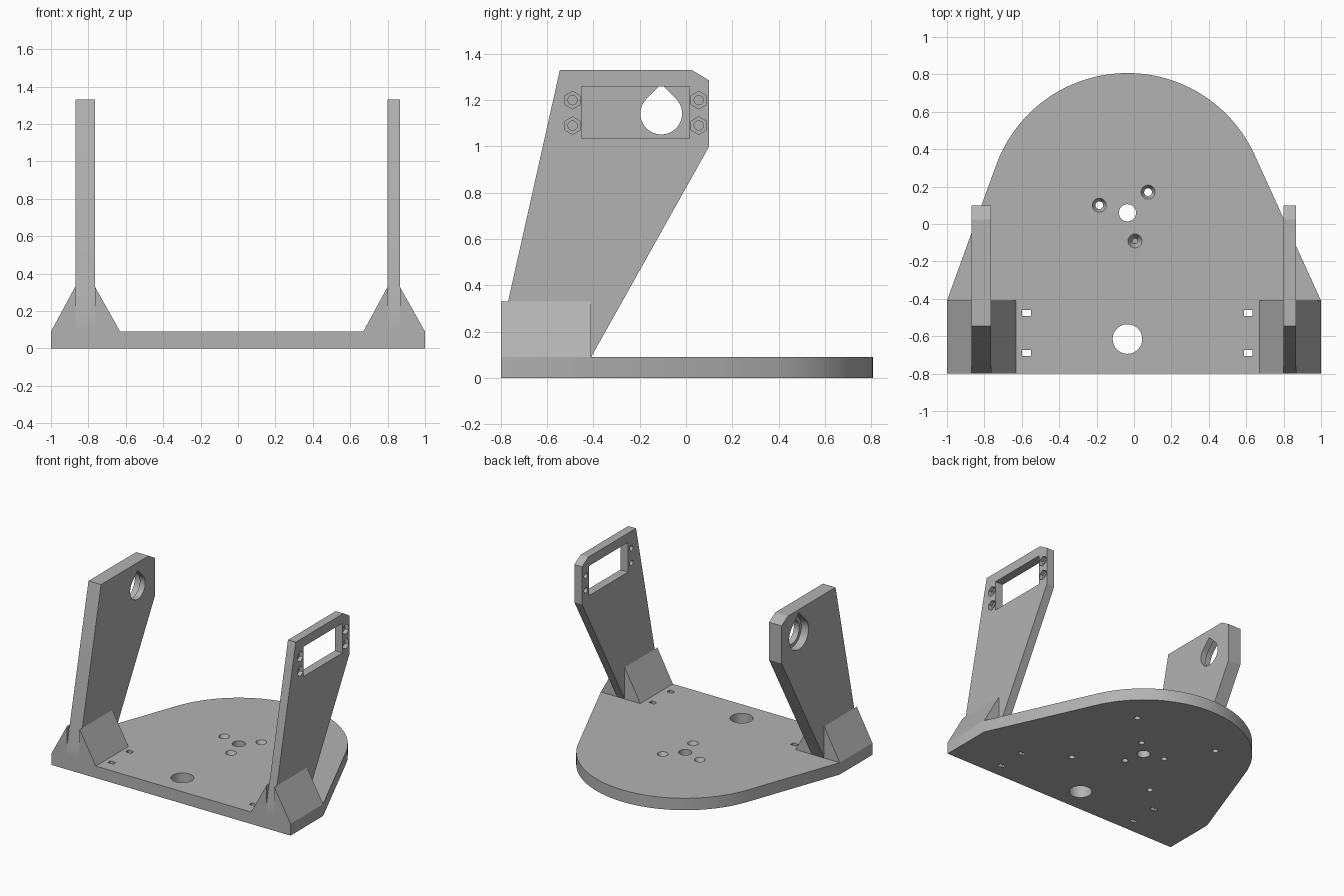
import bpy
import bmesh
from math import sin, cos, radians, pi

cube = bpy.data.objects.get("Cube")
if cube:
    bpy.data.objects.remove(cube, do_unlink=True)

GREY = (0.45, 0.45, 0.45, 1)
mat = bpy.data.materials.new("plain grey")
mat.use_nodes = True
mat.diffuse_color = GREY
mat.node_tree.nodes["Principled BSDF"].inputs["Base Color"].default_value = GREY


def prism(name, pts, axis, lo, hi):
    """Extrude a 2D outline along an axis: x takes (y, z), y takes (x, z), z takes (x, y)."""
    i = "xyz".index(axis)

    def place(p, d):
        v = list(p)
        v.insert(i, d)
        return v

    bm = bmesh.new()
    face = bm.faces.new([bm.verts.new(place(p, lo)) for p in pts])
    top = bmesh.ops.extrude_face_region(bm, geom=[face])["geom"]
    shift = place((0, 0), hi - lo)
    bmesh.ops.translate(bm, vec=shift, verts=[v for v in top if isinstance(v, bmesh.types.BMVert)])
    bmesh.ops.recalc_face_normals(bm, faces=bm.faces)
    mesh = bpy.data.meshes.new(name)
    bm.to_mesh(mesh)
    bm.free()
    mesh.materials.append(mat)
    obj = bpy.data.objects.new(name, mesh)
    bpy.context.collection.objects.link(obj)
    return obj


def arc(c, r, a0, a1, n):
    steps = [radians(a0 + (a1 - a0) * k / n) for k in range(n + 1)]
    return [(c[0] + r * cos(a), c[1] + r * sin(a)) for a in steps]


def circle(c, r, n=32, start=0):
    return arc(c, r, start, start + 360, n)[:-1]


def teardrop(c, r):
    # round hole with a 45 degree peak
    return arc(c, r, 135, 405, 36) + [(c[0], c[1] + r * 2 ** 0.5)]


def rect(x0, x1, y0, y1):
    return [(x0, y0), (x1, y0), (x1, y1), (x0, y1)]


def select(obj):
    bpy.ops.object.select_all(action="DESELECT")
    obj.select_set(True)
    bpy.context.view_layer.objects.active = obj


def cut(obj, cutter):
    cutter.hide_render = True
    mod = obj.modifiers.new("cut", "BOOLEAN")
    mod.operation = "DIFFERENCE"
    mod.solver = "EXACT"
    mod.object = cutter
    select(obj)
    bpy.ops.object.modifier_apply(modifier=mod.name)
    bpy.data.objects.remove(cutter, do_unlink=True)


def smooth(obj):
    select(obj)
    bpy.ops.object.shade_smooth_by_angle(angle=radians(25))


# Base plate: straight front, tapered sides, round back
T = 0.09
HUB = (-0.035, 0.06)
outline = [(-1, -0.41), (-1, -0.8), (1, -0.8), (1, -0.41)]
base = prism("base_plate", outline + arc(HUB, 0.747, 24.7, 160, 60), "z", 0, T)


def drill(pts, lo=-0.1, hi=0.2):
    cut(base, prism("cutter", pts, "z", lo, hi))


# Centre hole and front cable hole
drill(circle(HUB, 0.046))
drill(circle((HUB[0], -0.615), 0.079, 48))

# Three countersunk screw holes around the centre
for a in (45, 165, 285):
    x = HUB[0] + 0.156 * cos(radians(a))
    y = HUB[1] + 0.156 * sin(radians(a))
    drill(circle((x, y), 0.021, 24))
    bpy.ops.mesh.primitive_cone_add(vertices=24, radius1=0.015, radius2=0.045,
                                    depth=0.06, location=(x, y, T - 0.015))
    cut(base, bpy.context.object)

# Four blind holes in the underside
for sx in (-1, 1):
    for sy in (-1, 1):
        drill(circle((HUB[0] + sx * 0.35, HUB[1] + sy * 0.35), 0.021, 20), -0.1, 0.06)

# Small tie slots beside the legs
for x in (-0.575, 0.61):
    for y in (-0.69, -0.475):
        drill(rect(x - 0.023, x + 0.023, y - 0.016, y + 0.016))
smooth(base)

# Legs with a wedge on each side
LEG = [(-0.8, T), (-0.8, 0.19), (-0.545, 1.33), (0.025, 1.33),
       (0.1, 1.285), (0.1, 1.0), (-0.41, T)]
legs = {}
for side, foot0, x0, x1, foot1 in (("right", -1, -0.87, -0.765, -0.63),
                                   ("left", 0.67, 0.8, 0.865, 1)):
    legs[side] = prism(side + "_leg", LEG, "x", x0, x1)
    for foot, x, end in ((foot0, x0, "a"), (foot1, x1, "b")):
        prism(f"{side}_leg_wedge_{end}", [(foot, T), (x, T), (x, 0.33)], "y", -0.8, -0.41)

# Right leg: teardrop bearing hole, wider on the outside
AXLE = (-0.107, 1.142)
cut(legs["right"], prism("cutter", teardrop(AXLE, 0.09), "x", -1, -0.6))
cut(legs["right"], prism("cutter", teardrop(AXLE, 0.116), "x", -1, -0.81))

# Left leg: rectangular window with four bolt holes and nut pockets
left = legs["left"]
cut(left, prism("cutter", rect(-0.45, 0.015, 1.035, 1.26), "x", 0.6, 1))
for y in (-0.49, 0.055):
    for z in (1.09, 1.2):
        cut(left, prism("cutter", circle((y, z), 0.02, 20), "x", 0.6, 1))
        cut(left, prism("cutter", circle((y, z), 0.038, 6, 30), "x", 0.835, 1))
for leg in legs.values():
    smooth(leg)
